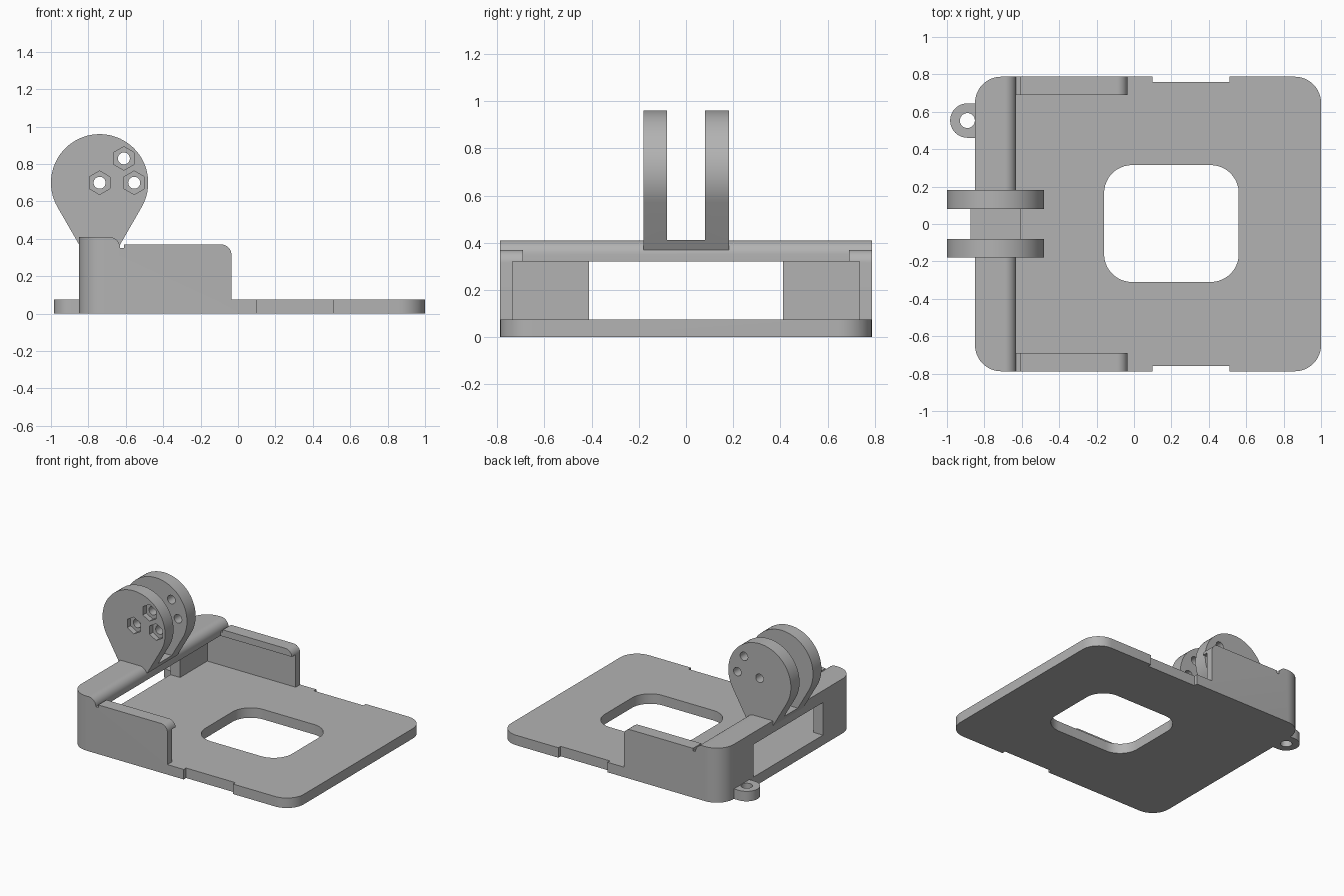
import bpy, bmesh, math
from mathutils import Vector

if "Cube" in bpy.data.objects:
    bpy.data.objects.remove(bpy.data.objects["Cube"])

grey = bpy.data.materials.new("plain grey")
grey.diffuse_color = (0.45, 0.45, 0.45, 1)
grey.use_nodes = True
grey.node_tree.nodes["Principled BSDF"].inputs["Base Color"].default_value = grey.diffuse_color


def arc(cx, cy, r, a0, a1, n=12):
    """Points on an arc, angles in degrees."""
    return [(cx + r * math.cos(math.radians(a0 + (a1 - a0) * i / n)),
             cy + r * math.sin(math.radians(a0 + (a1 - a0) * i / n))) for i in range(n + 1)]


def circle(cx, cy, r, n=32, start=0):
    return arc(cx, cy, r, start, start + 360, n)[:-1]


def rounded_rect(x0, x1, y0, y1, r):
    return (arc(x1 - r, y1 - r, r, 0, 90) + arc(x0 + r, y1 - r, r, 90, 180)
            + arc(x0 + r, y0 + r, r, 180, 270) + arc(x1 - r, y0 + r, r, 270, 360))


def prism(name, pts, lo, hi, axis="z"):
    """Extrude an outline along z (points are x, y) or along y (points are x, z)."""
    bm = bmesh.new()
    at = (lambda p: (p[0], p[1], lo)) if axis == "z" else (lambda p: (p[0], lo, p[1]))
    face = bm.faces.new([bm.verts.new(at(p)) for p in pts])
    out = bmesh.ops.extrude_face_region(bm, geom=[face])
    move = Vector((0, 0, hi - lo)) if axis == "z" else Vector((0, hi - lo, 0))
    bmesh.ops.translate(bm, vec=move, verts=[g for g in out["geom"] if isinstance(g, bmesh.types.BMVert)])
    bmesh.ops.recalc_face_normals(bm, faces=bm.faces)
    me = bpy.data.meshes.new(name)
    bm.to_mesh(me)
    bm.free()
    me.materials.append(grey)
    ob = bpy.data.objects.new(name, me)
    bpy.context.collection.objects.link(ob)
    return ob


def box(x0, x1, y0, y1, z0, z1):
    return prism("cutter", [(x0, y0), (x1, y0), (x1, y1), (x0, y1)], z0, z1)


def combine(ob, other, op="DIFFERENCE"):
    """Apply a boolean and remove the helper."""
    mod = ob.modifiers.new("bool", "BOOLEAN")
    mod.operation, mod.object, mod.solver = op, other, "EXACT"
    bpy.context.view_layer.objects.active = ob
    bpy.ops.object.modifier_apply(modifier=mod.name)
    bpy.data.objects.remove(other)


def smooth(ob):
    bpy.ops.object.select_all(action="DESELECT")
    ob.select_set(True)
    bpy.context.view_layer.objects.active = ob
    bpy.ops.object.shade_smooth_by_angle(angle=math.radians(25))


W = 0.7875    # half depth of the tray
T = 0.075     # plate thickness

# Tray: side profile trimmed to a plan with rounded corners
profile = ([(-0.9, 0), (1.1, 0), (1.1, T), (-0.035, T)]
           + arc(-0.09, 0.315, 0.055, 0, 90) + [(-0.61, 0.37), (-0.61, 0.35), (-0.63, 0.35)]
           + arc(-0.69, 0.35, 0.06, 0, 90)[1:] + [(-0.9, 0.41)])
tray = prism("tray", profile, -0.9, 0.9, "y")
combine(tray, prism("plan", rounded_rect(-0.85, 1, -W, W, 0.14), -0.1, 0.6), "INTERSECT")

# Inner cavity, open top between the lips, window in the end wall
combine(tray, box(-0.77, 1.2, -0.735, 0.735, T, 0.32))
combine(tray, box(-0.63, 1.2, -0.69, 0.69, 0.2, 0.6))
combine(tray, box(-1, -0.7, -0.412, 0.412, T, 0.32))

# Floor opening and edge notches
combine(tray, prism("cutter", rounded_rect(-0.16, 0.56, -0.31, 0.315, 0.15), -0.1, 0.2))
for s in (-1, 1):
    y0, y1 = sorted((s * (W - 0.028), s * 0.9))
    combine(tray, box(0.1, 0.51, y0, y1, -0.1, 0.2))

# Eyelet tab on the end wall
tab = [(-0.84, 0.461)] + [(-0.84, 0.645)] + arc(-0.891, 0.553, 0.092, 90, 270, 20)
combine(tray, prism("tab", tab, 0, T), "UNION")
combine(tray, prism("cutter", circle(-0.891, 0.553, 0.04), -0.1, 0.2))
smooth(tray)

# Twin-arm hinge mount with teardrop outline
drop = arc(-0.74, 0.70, 0.26, -30, 210, 48) + [(-0.85, 0.37), (-0.63, 0.37)]
mount = prism("hinge_mount", drop, -0.18, 0.183, "y")
combine(mount, box(-1.2, 0, -0.08, 0.08, 0.411, 1.2))

# Bolt holes with hexagonal nut pockets on the front arm
for x, z in ((-0.74, 0.70), (-0.555, 0.70), (-0.61, 0.83)):
    combine(mount, prism("cutter", circle(x, z, 0.032, 24), -0.5, 0.5, "y"))
    combine(mount, prism("cutter", circle(x, z, 0.063, 6, 30), -0.5, -0.14, "y"))
smooth(mount)
